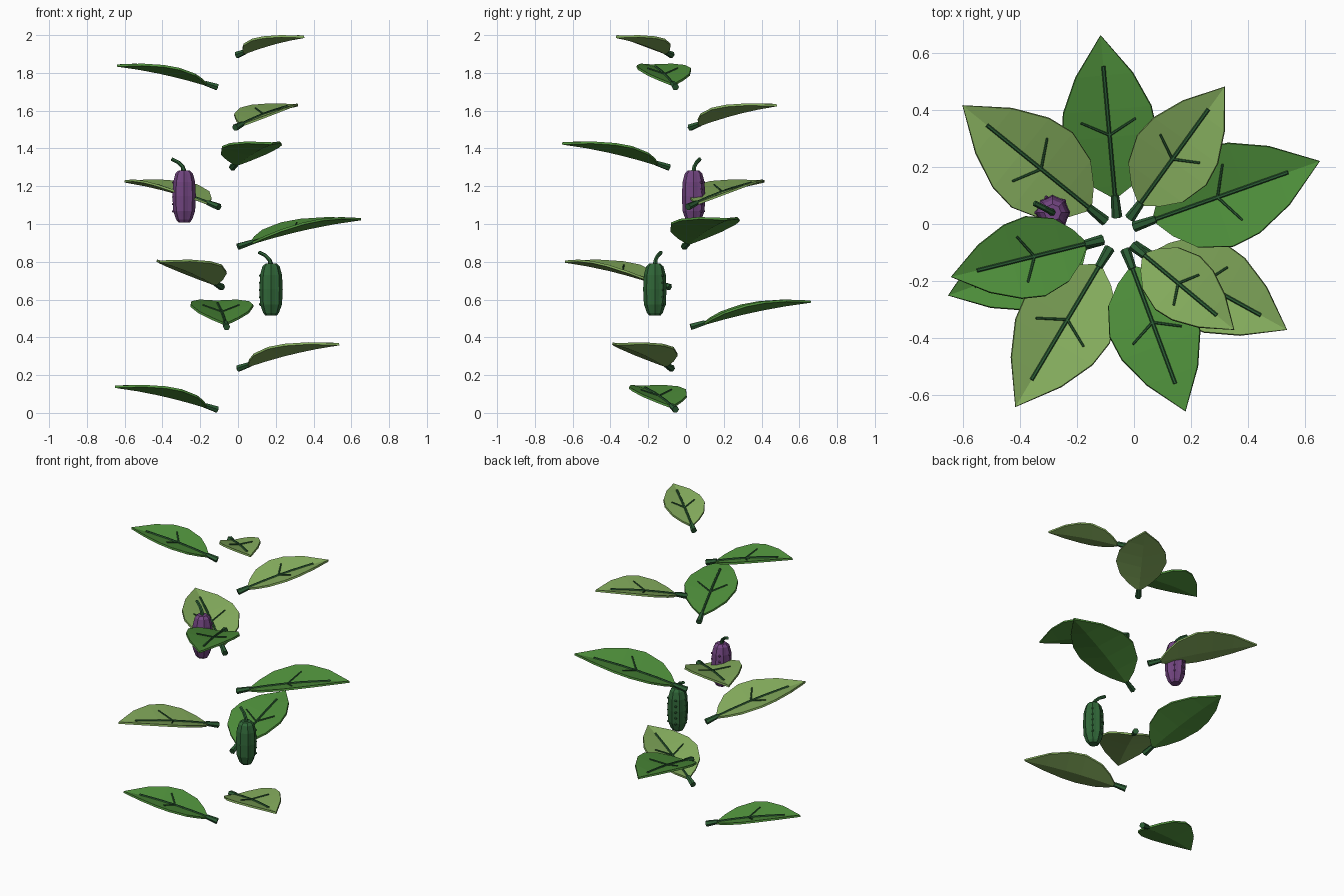
import bpy, bmesh, math
from mathutils import Vector

cube = bpy.data.objects.get("Cube")
if cube:
    bpy.data.objects.remove(cube, do_unlink=True)


def material(name, rgb):
    m = bpy.data.materials.new(name)
    m.use_nodes = True
    m.diffuse_color = (*rgb, 1)
    m.node_tree.nodes["Principled BSDF"].inputs["Base Color"].default_value = (*rgb, 1)
    return m


DARK = material("leaf green", (0.078, 0.28, 0.044))
LIGHT = material("pale leaf green", (0.23, 0.41, 0.108))
STEM = material("stem green", (0.025, 0.11, 0.035))
POD = material("pod green", (0.03, 0.135, 0.04))
PURPLE = material("pod purple", (0.17, 0.06, 0.22))


def add_object(name, data, mat):
    ob = bpy.data.objects.new(name, data)
    data.materials.append(mat)
    bpy.context.collection.objects.link(ob)
    return ob


def mesh_object(name, bm, mat):
    me = bpy.data.meshes.new(name)
    bm.to_mesh(me)
    bm.free()
    return add_object(name, me, mat)


def tubes(name, paths, mat):
    """Faceted tubes; each path is a list of (point, radius)."""
    cu = bpy.data.curves.new(name, "CURVE")
    cu.dimensions = "3D"
    cu.bevel_depth = 1
    cu.bevel_resolution = 1
    cu.use_fill_caps = True
    for path in paths:
        sp = cu.splines.new("POLY")
        sp.points.add(len(path) - 1)
        sp.use_smooth = False
        for p, (co, r) in zip(sp.points, path):
            p.co = (*co, 1)
            p.radius = r
    return add_object(name, cu, mat)


# Half outline of a leaf: distance along, half width, both per unit length
OUTLINE = [(0.11, 0.02), (0.17, 0.11), (0.27, 0.205), (0.44, 0.26),
           (0.59, 0.24), (0.78, 0.155), (1, 0)]


def leaf(number, base, tip, mat):
    base = Vector(base)
    along = Vector((tip[0] - base.x, tip[1] - base.y, 0))
    length = along.length
    side = Vector((-along.y, along.x, 0))

    # Arched midrib with raised edges
    def at(s, w=0, lift=0):
        z = length * (0.32 * s - 0.1 * s * s + 0.25 * abs(w)) + lift
        return base + along * s + side * w + Vector((0, 0, z))

    bm = bmesh.new()
    rows = [[bm.verts.new(at(s, w * k)) for k in (1, 0, -1)] for s, w in OUTLINE]
    for a, b in zip(rows, rows[1:]):
        for i in (0, 1):
            bm.faces.new((a[i], a[i + 1], b[i + 1], b[i]))
    bmesh.ops.remove_doubles(bm, verts=bm.verts, dist=0.0001)
    blade = mesh_object(f"leaf_blade_{number}", bm, mat)
    thick = blade.modifiers.new("thickness", "SOLIDIFY")
    thick.thickness = 0.012
    thick.offset = -1

    # Stalk, midrib and a pair of side veins
    stalk = [(at(0), 0.019), (at(0.12), 0.014)]
    rib = [(at(s, 0, 0.002), 0.007) for s in (0.1, 0.27, 0.44, 0.59, 0.83)]
    veins = [[(at(0.45, 0, 0.002), 0.005), (at(0.53, 0.15 * k, 0.003), 0.004)]
             for k in (1, -1)]
    tubes(f"leaf_stalk_{number}", [stalk], STEM)
    tubes(f"leaf_veins_{number}", [rib] + veins, STEM)


# Spiral of leaves, bottom to top: stalk base, tip
LEAVES = [((-0.11, -0.055, 0.018), (-0.65, -0.25)),
          ((0.0, -0.075, 0.235), (0.535, -0.37)),
          ((-0.06, 0.025, 0.455), (-0.117, 0.66)),
          ((-0.085, -0.085, 0.665), (-0.415, -0.64)),
          ((0.0, -0.01, 0.88), (0.65, 0.22)),
          ((-0.1, 0.01, 1.09), (-0.6, 0.415)),
          ((-0.03, -0.09, 1.3), (0.18, -0.655)),
          ((-0.015, 0.02, 1.51), (0.317, 0.48)),
          ((-0.11, -0.055, 1.725), (-0.64, -0.185)),
          ((-0.005, -0.075, 1.895), (0.35, -0.37))]
for n, (base, tip) in enumerate(LEAVES, 1):
    leaf(n, base, tip, DARK if n % 2 else LIGHT)


def pod(name, centre, mat):
    c = Vector(centre)
    profile = [(0, 0.03), (0.015, 0.042), (0.06, 0.058), (0.14, 0.062),
               (0.215, 0.058), (0.26, 0.046), (0.275, 0.03)]
    sides = 16
    bm = bmesh.new()
    rings = []
    for z, r in profile:
        ring = []
        for i in range(sides):
            a = math.tau * i / sides
            rr = r * (0.9 if i % 2 else 1)      # shallow grooves
            ring.append(bm.verts.new(c + Vector((rr * math.cos(a), rr * math.sin(a), z))))
        rings.append(ring)
    for a, b in zip(rings, rings[1:]):
        for i in range(sides):
            j = (i + 1) % sides
            bm.faces.new((a[i], a[j], b[j], b[i]))
    bm.faces.new(rings[0][::-1])
    bm.faces.new(rings[-1])
    mesh_object(name, bm, mat)

    # Small warts along the rear grooves
    bm = bmesh.new()
    for angle in (45, 112.5, 180):
        a = math.radians(angle)
        for k in range(5):
            spot = bmesh.ops.create_icosphere(bm, subdivisions=1, radius=0.008)
            bmesh.ops.translate(bm, verts=spot["verts"], vec=c + Vector(
                (0.057 * math.cos(a), 0.057 * math.sin(a), 0.06 + 0.038 * k)))
    mesh_object(name + "_warts", bm, mat)

    # Bent stalk
    bend = [((0, 0, 0.265), 0.014), ((-0.008, 0.004, 0.295), 0.011),
            ((-0.03, 0.016, 0.318), 0.01), ((-0.064, 0.033, 0.335), 0.01)]
    tubes(name + "_stalk", [[(c + Vector(p), r) for p, r in bend]], STEM)


pod("green_pod", (0.175, -0.165, 0.515), POD)
pod("purple_pod", (-0.285, 0.04, 1.008), PURPLE)
